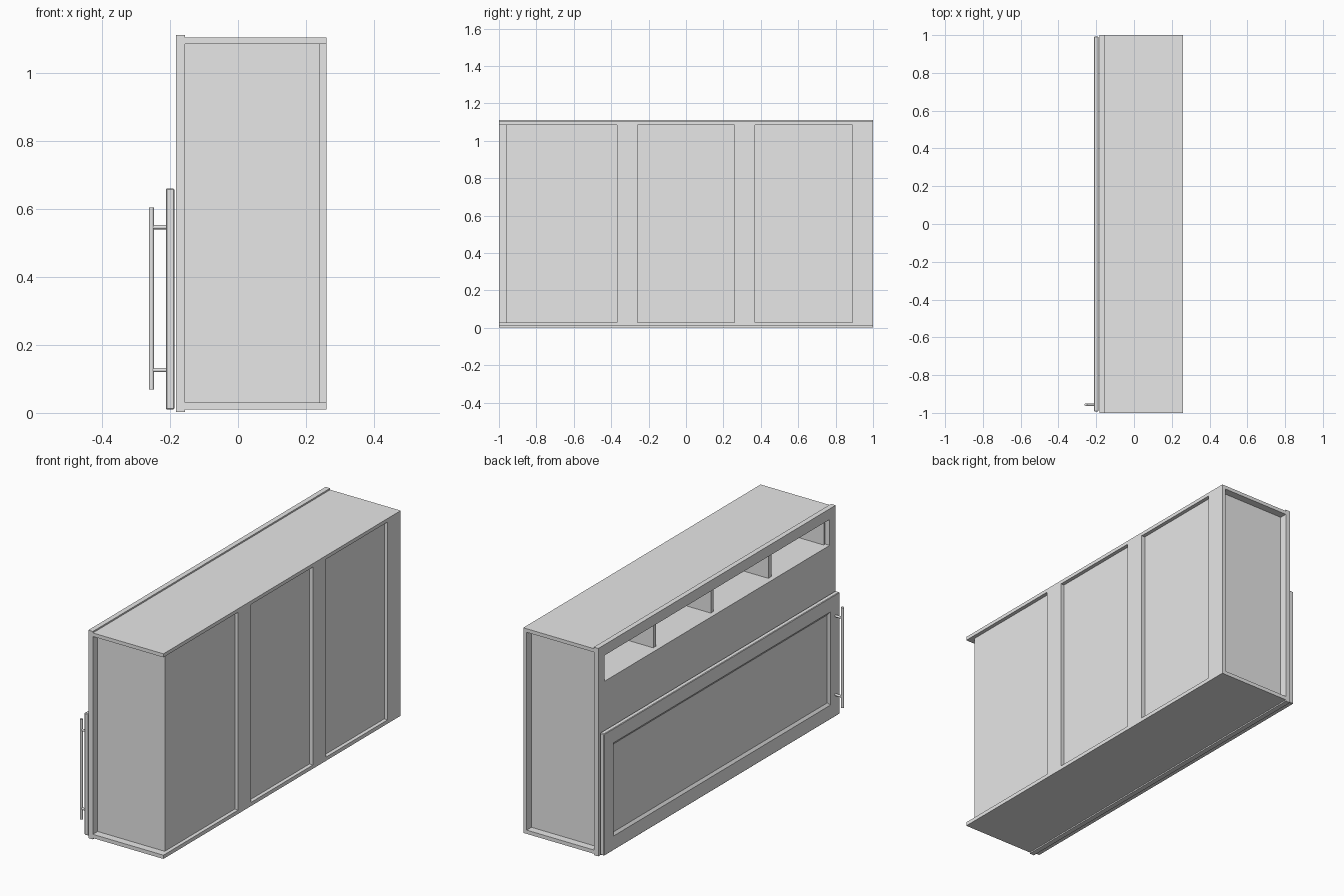
import bpy, bmesh, math
from mathutils import Matrix

cube = bpy.data.objects.get("Cube")
if cube:
    bpy.data.objects.remove(cube, do_unlink=True)

grey = bpy.data.materials.new("light grey")
grey.use_nodes = True
colour = (0.8, 0.8, 0.8, 1)
grey.diffuse_color = colour
grey.node_tree.nodes["Principled BSDF"].inputs["Base Color"].default_value = colour


def finish(name, bm):
    bmesh.ops.recalc_face_normals(bm, faces=bm.faces)
    mesh = bpy.data.meshes.new(name)
    bm.to_mesh(mesh)
    bm.free()
    mesh.materials.append(grey)
    obj = bpy.data.objects.new(name, mesh)
    bpy.context.collection.objects.link(obj)
    return obj


def add_box(bm, x, y, z):
    """Box from (min, max) pairs."""
    size = Matrix.Diagonal((x[1] - x[0], y[1] - y[0], z[1] - z[0], 1))
    mid = Matrix.Translation((sum(x) / 2, sum(y) / 2, sum(z) / 2))
    return bmesh.ops.create_cube(bm, size=1, matrix=mid @ size)["verts"]


def box(name, x, y, z):
    bm = bmesh.new()
    add_box(bm, x, y, z)
    return finish(name, bm)


def rod(name, radius, length, location, rotation):
    bm = bmesh.new()
    bmesh.ops.create_cone(bm, cap_ends=True, segments=24, radius1=radius,
                          radius2=radius, depth=length,
                          matrix=Matrix.Translation(location) @ rotation)
    for f in bm.faces:
        f.smooth = len(f.verts) == 4
    for e in bm.edges:
        e.smooth = all(f.smooth for f in e.link_faces)
    return finish(name, bm)


FRONT, PANEL, BACK = -0.156, 0.24, 0.26

# Carcass: top and bottom boards, inset sides and back
box("top_board", (FRONT, BACK), (-1, 1), (1.085, 1.104))
box("bottom_board", (FRONT, BACK), (-1, 1), (0.01, 0.03))
for side, s in (("left_side", -1), ("right_side", 1)):
    box(side, (FRONT, PANEL), tuple(sorted((s * 0.94, s * 0.96))), (0.03, 1.085))
box("back_panel", (0.225, PANEL), (-0.96, 0.96), (0.03, 1.085))

# Upright battens across the back
for i, y in enumerate(((-0.37, -0.26), (0.26, 0.37), (0.89, 1.0))):
    box(f"back_batten_{i + 1}", (PANEL, BACK), y, (0.03, 1.085))

# Upper compartments: shelf and dividers
box("upper_shelf", (FRONT, 0.225), (-0.94, 0.94), (0.895, 0.915))
for i, y in enumerate((-0.485, 0, 0.485)):
    box(f"divider_{i + 1}", (FRONT, 0.225), (y - 0.011, y + 0.011), (0.915, 1.085))

# Face frame around the long slot
FRAME = (-0.183, FRONT)
bm = bmesh.new()
add_box(bm, FRAME, (-1, 1), (0.003, 0.917))
add_box(bm, FRAME, (-1, 1), (1.055, 1.112))
for s in (-1, 1):
    add_box(bm, FRAME, tuple(sorted((s * 0.95, s))), (0.917, 1.055))
bmesh.ops.remove_doubles(bm, verts=bm.verts, dist=1e-5)
finish("face_frame", bm)

# Fold-down door with a sunken, bevelled centre panel
bm = bmesh.new()
add_box(bm, (-0.212, -0.187), (-0.992, 0.992), (0.01, 0.66))
bmesh.ops.recalc_face_normals(bm, faces=bm.faces)
face = min(bm.faces, key=lambda f: f.calc_center_median().x)
bmesh.ops.inset_region(bm, faces=[face], thickness=0.108)
bmesh.ops.inset_region(bm, faces=[face], thickness=0.02, depth=-0.01)
door = finish("door", bm)
bev = door.modifiers.new("soft_edges", "BEVEL")
bev.width = 0.003
bev.segments = 1
bev.limit_method = "ANGLE"
bev.angle_limit = math.radians(60)

# Bar handle on two posts
HANDLE_Y = -0.957
rod("handle_bar", 0.0075, 0.535, (-0.2545, HANDLE_Y, 0.336), Matrix.Identity(4))
for name, z in (("lower_handle_post", 0.126), ("upper_handle_post", 0.546)):
    rod(name, 0.006, 0.046, (-0.232, HANDLE_Y, z), Matrix.Rotation(math.pi / 2, 4, "Y"))
